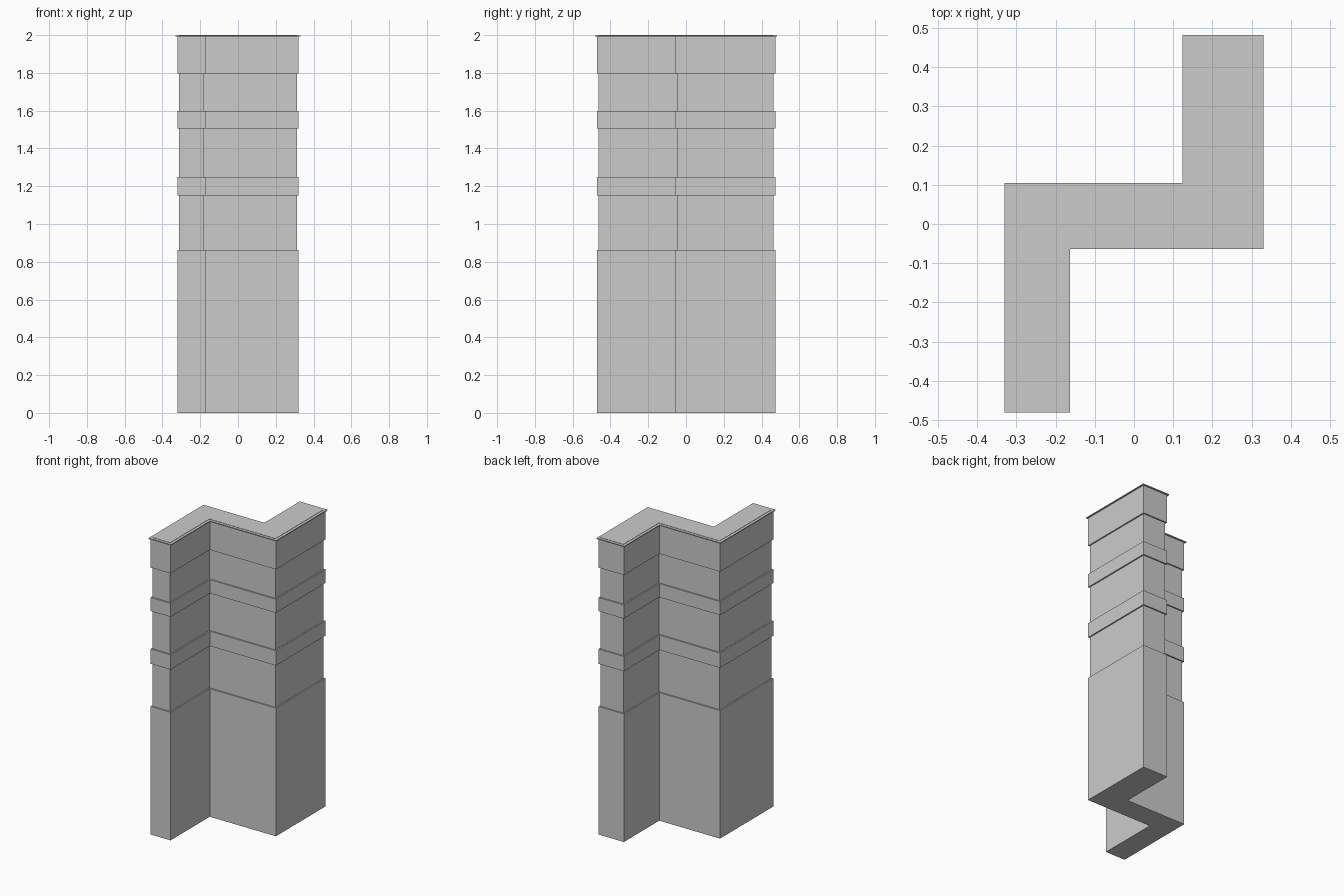
import bpy, bmesh

if "Cube" in bpy.data.objects:
    bpy.data.objects.remove(bpy.data.objects["Cube"])

# Z-shaped footprint of the shaft: x, y, and outward signs used to widen it
FOOTPRINT = [
    (-0.312, -0.463, -1, -1), (-0.181, -0.463, 1, -1),
    (-0.181, -0.046, 1, -1), (0.312, -0.046, 1, -1),
    (0.312, 0.464, 1, 1), (0.141, 0.464, -1, 1),
    (0.141, 0.087, -1, 1), (-0.312, 0.087, -1, 1),
]


def tier(name, z0, z1, grow):
    """Extrude the footprint, pushed outward by grow, from z0 to z1."""
    bm = bmesh.new()
    base = bm.faces.new([bm.verts.new((x + sx * grow, y + sy * grow, z0))
                         for x, y, sx, sy in FOOTPRINT])
    top = bmesh.ops.extrude_face_region(bm, geom=[base], use_keep_orig=True)
    verts = [g for g in top["geom"] if isinstance(g, bmesh.types.BMVert)]
    bmesh.ops.translate(bm, verts=verts, vec=(0, 0, z1 - z0))
    bmesh.ops.recalc_face_normals(bm, faces=bm.faces)
    mesh = bpy.data.meshes.new(name)
    bm.to_mesh(mesh)
    bm.free()
    obj = bpy.data.objects.new(name, mesh)
    bpy.context.collection.objects.link(obj)


SHAFT, BAND, CAP = 0.0, 0.009, 0.018

# Stacked tiers: wide base and bands alternate with the narrower shaft
tier("base", 0.0, 0.863, BAND)
tier("lower_shaft", 0.863, 1.15, SHAFT)
tier("lower_band", 1.15, 1.25, BAND)
tier("middle_shaft", 1.25, 1.505, SHAFT)
tier("upper_band", 1.505, 1.597, BAND)
tier("upper_shaft", 1.597, 1.798, SHAFT)
tier("parapet", 1.798, 1.992, BAND)

# Thin overhanging roof edge with the roof slab just above it
tier("roof_edge", 1.992, 1.998, CAP)
tier("roof_slab", 1.998, 2.0, SHAFT)
